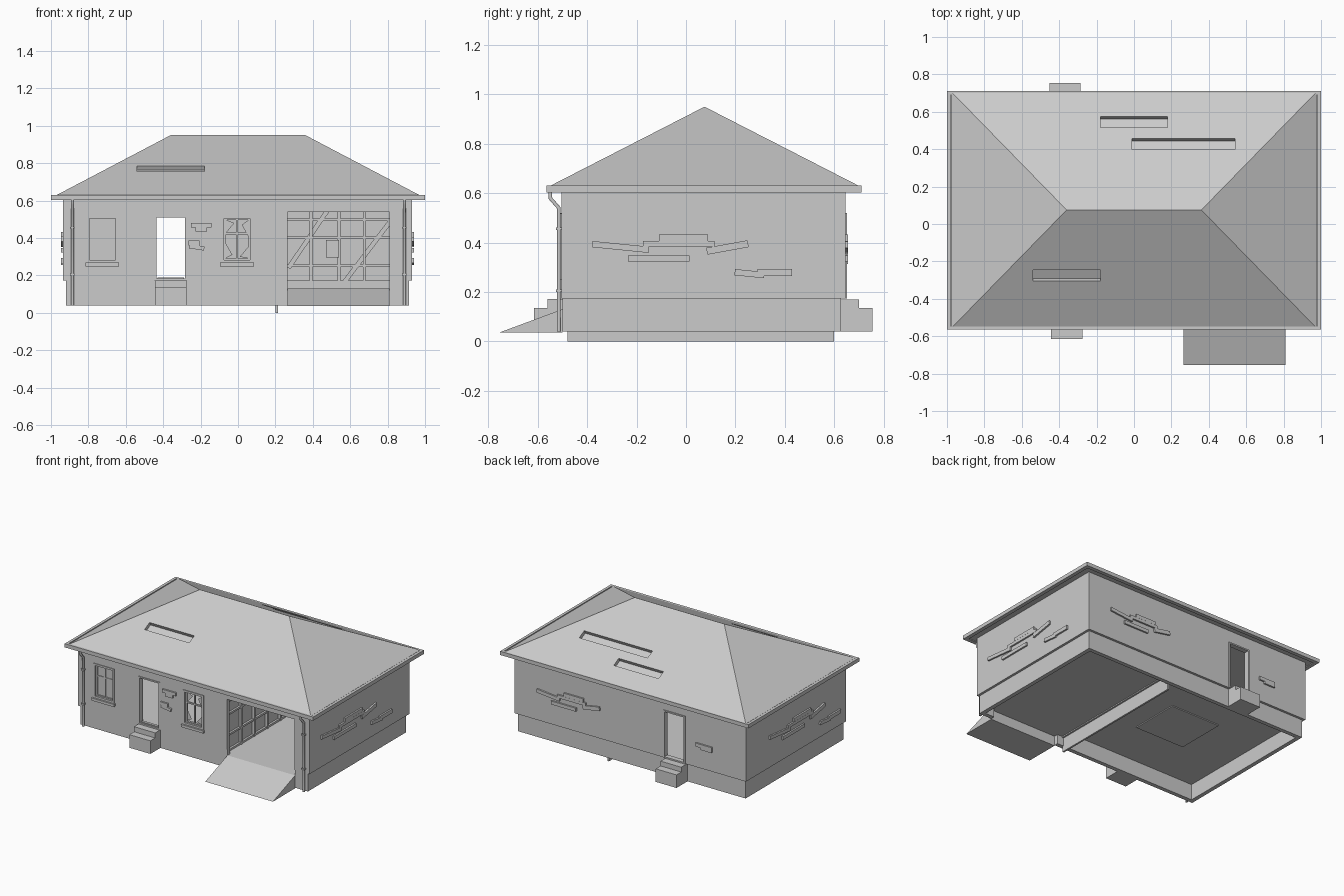
import bpy, bmesh
from math import atan2, hypot, pi
from mathutils import Matrix, Vector

if "Cube" in bpy.data.objects:
    bpy.data.objects.remove(bpy.data.objects["Cube"])


def mesh_obj(name, bm):
    bmesh.ops.recalc_face_normals(bm, faces=bm.faces)
    me = bpy.data.meshes.new(name)
    bm.to_mesh(me)
    bm.free()
    ob = bpy.data.objects.new(name, me)
    bpy.context.collection.objects.link(ob)
    return ob


def add_box(bm, x0, x1, y0, y1, z0, z1, rot=None):
    c = Matrix.Translation(((x0 + x1) / 2, (y0 + y1) / 2, (z0 + z1) / 2))
    s = Matrix.Diagonal((x1 - x0, y1 - y0, z1 - z0, 1))
    bmesh.ops.create_cube(bm, size=1, matrix=c @ (rot or Matrix()) @ s)


def boxes(name, *dims):
    bm = bmesh.new()
    for d in dims:
        add_box(bm, *d)
    return mesh_obj(name, bm)


def extrude_x(name, profile, x0, x1):
    bm = bmesh.new()
    f = bm.faces.new([bm.verts.new((x0, y, z)) for y, z in profile])
    r = bmesh.ops.extrude_face_region(bm, geom=[f])
    bmesh.ops.translate(bm, verts=[v for v in r['geom'] if isinstance(v, bmesh.types.BMVert)],
                        vec=(x1 - x0, 0, 0))
    return mesh_obj(name, bm)


def cut(ob, *dims):
    for d in dims:
        c = boxes("cutter", d)
        c.hide_render = True
        m = ob.modifiers.new("cut", 'BOOLEAN')
        m.operation, m.solver, m.object = 'DIFFERENCE', 'EXACT', c
        bpy.context.view_layer.objects.active = ob
        bpy.ops.object.modifier_apply(modifier=m.name)
        bpy.data.objects.remove(c)


DOOR, GARAGE, T = (-0.44, -0.28), (0.265, 0.81), 0.03
WINDOWS = (-0.725, -0.005)

# Upper walls with window, door and garage openings
walls = boxes("walls", (-0.935, 0.93, -0.505, 0.645, 0.173, 0.61))
cut(walls, (-0.935 + T, 0.93 - T, -0.505 + T, 0.645 - T, 0.1, 0.7),
    (*DOOR, -0.7, 0.8, 0.1, 0.515), (*GARAGE, -0.7, -0.4, 0.1, 0.54),
    *[(x - 0.08, x + 0.08, -0.7, -0.4, 0.27, 0.515) for x in WINDOWS])

# Foundation ring, open at the garage
base = boxes("foundation", (-0.92, 0.913, -0.5, 0.628, 0.04, 0.173))
cut(base, (-0.92 + T, 0.913 - T, -0.5 + T, 0.628 - T, 0, 0.3), (*GARAGE, -0.7, -0.4, 0, 0.3))

# Floors, floor hatch and the segmented partition
boxes("house_floor", (-0.9, 0.2, -0.48, 0.62, 0.155, 0.178))
boxes("floor_hatch", (-0.52, -0.12, -0.12, 0.25, 0.148, 0.157))
boxes("garage_floor", (0.215, 0.9, -0.5, 0.62, 0.108, 0.13))
boxes("partition_wall", (0.2, 0.225, -0.476, 0.616, 0.1, 0.61))
boxes("partition_footing", *[(0.2, 0.213, a, b, 0, 0.12) for a, b in
                             ((-0.48, -0.29), (-0.29, 0.07), (0.07, 0.43), (0.43, 0.6))])

# Ramp and door steps
extrude_x("garage_ramp", [(-0.755, 0.036), (-0.5, 0.13), (-0.5, 0.036)], *GARAGE)
extrude_x("front_steps", [(-0.615, 0.04), (-0.615, 0.135), (-0.56, 0.135), (-0.56, 0.172),
                          (-0.48, 0.172), (-0.48, 0.04)], -0.445, -0.275)
extrude_x("back_steps", [(0.755, 0.04), (0.755, 0.135), (0.7, 0.135), (0.7, 0.17),
                         (0.62, 0.17), (0.62, 0.04)], -0.452, -0.285)

# Hipped roof with shallow recesses where tiles are missing
bm = bmesh.new()
lo, hi = [[bm.verts.new((x, y, z)) for x, y in
           ((-0.975, -0.555), (0.975, -0.555), (0.975, 0.705), (-0.975, 0.705))] for z in (0.608, 0.627)]
ra, rb = bm.verts.new((-0.36, 0.075, 0.95)), bm.verts.new((0.36, 0.075, 0.95))
bm.faces.new(lo)
for i in range(4):
    j = (i + 1) % 4
    bm.faces.new((lo[i], lo[j], hi[j], hi[i]))
for f in ((hi[0], hi[1], rb, ra), (hi[1], hi[2], rb), (hi[2], hi[3], ra, rb), (hi[3], hi[0], ra)):
    bm.faces.new(f)
roof = mesh_obj("roof", bm)
slope = atan2(0.323, 0.63)
for x0, x1, y, s in ((-0.54, -0.18, -0.275, 1), (-0.18, 0.18, 0.545, -1), (-0.01, 0.54, 0.428, -1)):
    z = 0.95 - abs(y - 0.075) * 0.323 / 0.63
    bm = bmesh.new()
    add_box(bm, x0, x1, y - 0.032, y + 0.032, z - 0.025, z + 0.025, Matrix.Rotation(slope * s, 4, 'X'))
    c = mesh_obj("cutter", bm)
    c.hide_render = True
    m = roof.modifiers.new("cut", 'BOOLEAN')
    m.operation, m.solver, m.object = 'DIFFERENCE', 'EXACT', c
    bpy.context.view_layer.objects.active = roof
    bpy.ops.object.modifier_apply(modifier=m.name)
    bpy.data.objects.remove(c)

# Gutter around the eaves
gutter = boxes("gutter", (-1, 1, -0.565, 0.71, 0.603, 0.63))
cut(gutter, (-0.98, 0.98, -0.545, 0.69, 0.61, 0.7), (-0.972, 0.972, -0.537, 0.682, 0.5, 0.7))

# Downpipes at both front corners
for side, x in (("left", -0.885), ("right", 0.89)):
    cu = bpy.data.curves.new(side + "_downpipe", 'CURVE')
    cu.dimensions, cu.bevel_depth, cu.bevel_resolution, cu.use_fill_caps = '3D', 0.009, 1, True
    sp = cu.splines.new('POLY')
    path = [(-0.55, 0.61), (-0.55, 0.58), (-0.515, 0.54), (-0.515, 0.04)]
    sp.points.add(len(path) - 1)
    for p, (y, z) in zip(sp.points, path):
        p.co = (x, y, z, 1)
    bpy.context.collection.objects.link(bpy.data.objects.new(side + "_downpipe", cu))
    boxes(side + "_pipe_clips", *[(x - 0.012, x + 0.012, -0.527, -0.5, z, z + 0.01) for z in (0.2, 0.45)])


def frame(x0, x1, y0, y1, z0, z1, w, bottom=True):
    parts = [(x0, x0 + w, y0, y1, z0, z1), (x1 - w, x1, y0, y1, z0, z1),
             (x0 + w, x1 - w, y0, y1, z1 - w, z1)]
    return parts + ([(x0 + w, x1 - w, y0, y1, z0, z0 + w)] if bottom else [])


# Windows: trim, sash bars and sill
for n, x in zip(("left", "right"), WINDOWS):
    boxes(n + "_window_frame", *frame(x - 0.084, x + 0.084, -0.51, -0.475, 0.268, 0.518, 0.014),
          *frame(x - 0.07, x + 0.07, -0.496, -0.48, 0.28, 0.506, 0.01),
          (x - 0.005, x + 0.005, -0.494, -0.482, 0.285, 0.5),
          (x - 0.065, x + 0.065, -0.494, -0.482, 0.42, 0.43))
    boxes(n + "_window_sill", (x - 0.09, x + 0.09, -0.522, -0.48, 0.249, 0.268))
boxes("left_window_glass", (-0.79, -0.66, -0.49, -0.487, 0.285, 0.5))

# Broken glass shards in the right window
bm = bmesh.new()
for tri in (((-0.07, 0.5), (-0.07, 0.42), (-0.02, 0.48)), ((0.06, 0.5), (0.06, 0.4), (0.02, 0.47)),
            ((-0.07, 0.29), (-0.07, 0.38), (-0.03, 0.31)), ((0.06, 0.29), (0.06, 0.36), (0.01, 0.3))):
    bm.faces.new([bm.verts.new((x, -0.488, z)) for x, z in tri])
mesh_obj("glass_shards", bm)

# Door frames
boxes("front_door_frame", *frame(-0.447, -0.273, -0.51, -0.47, 0.173, 0.52, 0.01),
      (-0.43, -0.29, -0.5, -0.48, 0.178, 0.19))
boxes("back_door_frame", *frame(-0.447, -0.273, 0.615, 0.652, 0.173, 0.52, 0.01))

# Timber framing on the garage inner walls
boxes("back_studs", *[(x - 0.007, x + 0.007, 0.595, 0.617, 0.13, 0.608)
                      for x in (0.24, 0.39, 0.54, 0.675, 0.82)],
      *[(0.225, 0.9, 0.598, 0.617, z, z + 0.014) for z in (0.131, 0.245, 0.395, 0.49)],
      (0.47, 0.54, 0.585, 0.617, 0.295, 0.39))
boxes("partition_studs", *[(0.223, 0.243, -0.46 + 0.15 * i, -0.446 + 0.15 * i, 0.13, 0.608) for i in range(8)],
      *[(0.223, 0.24, -0.475, 0.615, z, z + 0.014) for z in (0.131, 0.245, 0.395, 0.49)])
bm = bmesh.new()
for x0, z0, x1, z1 in ((0.27, 0.24, 0.48, 0.55), (0.55, 0.14, 0.83, 0.51)):
    cx, cz, h = (x0 + x1) / 2, (z0 + z1) / 2, hypot(x1 - x0, z1 - z0) / 2
    add_box(bm, cx - h, cx + h, 0.605, 0.616, cz - 0.012, cz + 0.012,
            Matrix.Rotation(-atan2(z1 - z0, x1 - x0), 4, 'Y'))
mesh_obj("diagonal_braces", bm)


def exposed_bricks(name, origin, turn, bricks):
    """Bricks given as (u, z, width, height, tilt) on a wall facing -y before turning."""
    bm = bmesh.new()
    for u, z, w, h, a in bricks:
        add_box(bm, u - w / 2, u + w / 2, -0.012, 0.01, z - h / 2, z + h / 2, Matrix.Rotation(-a, 4, 'Y'))
    ob = mesh_obj(name, bm)
    ob.location, ob.rotation_euler = origin, (0, 0, turn)


# Broken plaster patches showing bricks on each wall
big = [(-0.265, 0.382, 0.23, 0.025, -0.1), (-0.11, 0.335, 0.25, 0.025, 0),
       (-0.01, 0.419, 0.2, 0.025, 0), (-0.03, 0.395, 0.29, 0.022, 0), (0.168, 0.38, 0.17, 0.028, 0.18)]
small = [(0.257, 0.274, 0.12, 0.025, -0.1), (0.36, 0.279, 0.14, 0.028, 0)]
exposed_bricks("right_bricks", (0.93, 0, 0), pi / 2, big + small)
exposed_bricks("left_bricks", (-0.935, 0, 0), -pi / 2, big + small)
exposed_bricks("back_bricks", (0, 0.645, 0), pi,
               [(u * 0.8 - 0.44, z, w * 0.8, h, a) for u, z, w, h, a in big] +
               [(0.6, 0.34, 0.13, 0.025, 0), (0.62, 0.325, 0.09, 0.025, 0)])
exposed_bricks("front_bricks", (0, -0.505, 0), 0,
               [(-0.197, 0.469, 0.11, 0.024, 0), (-0.197, 0.447, 0.06, 0.024, 0),
                (-0.235, 0.373, 0.06, 0.025, 0), (-0.22, 0.35, 0.08, 0.022, -0.15)])
